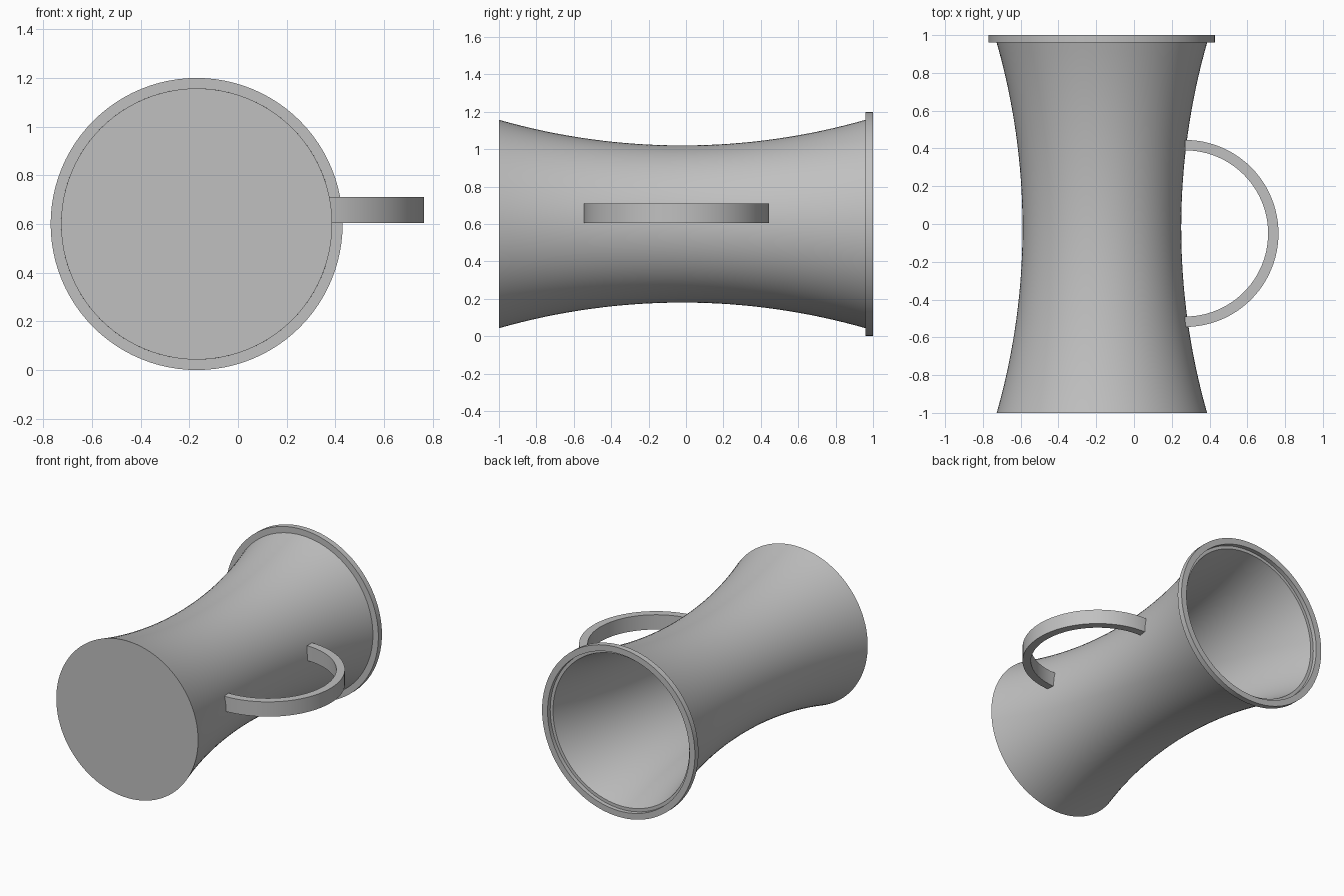
import bpy
import math

cube = bpy.data.objects.get("Cube")
if cube:
    bpy.data.objects.remove(cube, do_unlink=True)

AXIS_X, AXIS_Z = -0.17, 0.60
SIDES = 96

grey = bpy.data.materials.new("plain grey")
grey.use_nodes = True
colour = (0.53, 0.53, 0.53, 1)
grey.diffuse_color = colour
grey.node_tree.nodes["Principled BSDF"].inputs["Base Color"].default_value = colour


def make_object(name, verts, faces):
    mesh = bpy.data.meshes.new(name)
    mesh.from_pydata(verts, [], faces)
    mesh.materials.append(grey)
    obj = bpy.data.objects.new(name, mesh)
    bpy.context.collection.objects.link(obj)
    bpy.ops.object.select_all(action="DESELECT")
    obj.select_set(True)
    bpy.context.view_layer.objects.active = obj
    bpy.ops.object.mode_set(mode="EDIT")
    bpy.ops.mesh.select_all(action="SELECT")
    bpy.ops.mesh.normals_make_consistent(inside=False)
    bpy.ops.object.mode_set(mode="OBJECT")
    bpy.ops.object.shade_smooth_by_angle(angle=math.radians(30))
    return obj


def lathe(name, profile, closed):
    """Spin (radius, y) points around the lying axis; an open profile gets end discs."""
    verts, faces = [], []
    for r, y in profile:
        for i in range(SIDES):
            a = 2 * math.pi * i / SIDES
            verts.append((AXIS_X + r * math.cos(a), y, AXIS_Z + r * math.sin(a)))
    count = len(profile)
    for k in range(count if closed else count - 1):
        a, b = k * SIDES, (k + 1) % count * SIDES
        for i in range(SIDES):
            j = (i + 1) % SIDES
            faces.append((a + i, a + j, b + j, b + i))
    if not closed:
        faces.append(tuple(range(SIDES)))
        faces.append(tuple(range((count - 1) * SIDES, count * SIDES)))
    return make_object(name, verts, faces)


# Waisted hollow body with a closed base
def waist_radius(y):
    arc = 3.574
    return 0.42 + arc - math.sqrt(arc ** 2 - (y + 0.02) ** 2)


WALL, STEPS, MOUTH = 0.025, 32, 0.97
outer = [(waist_radius(y), y) for y in
         (-1 + (MOUTH + 1) * i / STEPS for i in range(STEPS + 1))]
inner = [(waist_radius(y) - WALL, y) for y in
         (MOUTH - (MOUTH + 1 - WALL) * i / STEPS for i in range(STEPS + 1))]
lathe("mug_body", outer + inner, closed=False)

# Flat band around the mouth
lathe("mouth_rim", [(0.60, 0.96), (0.60, 1.0), (0.557, 1.0), (0.557, 0.96)], closed=True)

# Half-ring handle of rectangular section
verts, faces = [], []
ARC = 48
for i in range(ARC + 1):
    a = -math.pi / 2 + math.pi * i / ARC
    for r, z in ((0.495, 0.605), (0.495, 0.71), (0.44, 0.71), (0.44, 0.605)):
        verts.append((0.27 + r * math.cos(a), -0.05 + r * math.sin(a), z))
for i in range(ARC):
    for k in range(4):
        n = (k + 1) % 4
        faces.append((4 * i + k, 4 * i + n, 4 * i + 4 + n, 4 * i + 4 + k))
faces += [(0, 1, 2, 3), tuple(4 * ARC + k for k in range(4))]
make_object("handle", verts, faces)
